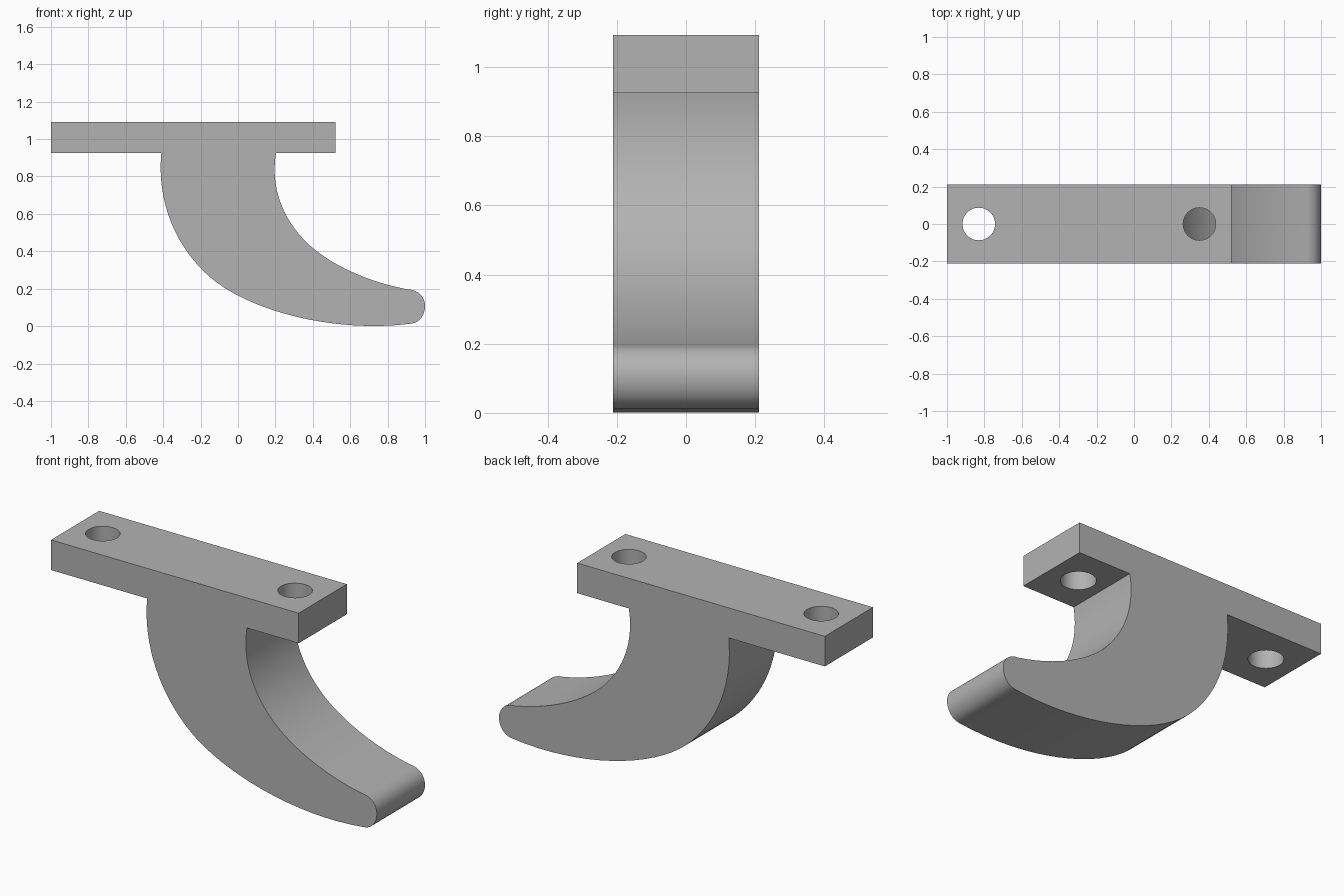
import bpy
import bmesh
from mathutils import Vector
from mathutils.geometry import interpolate_bezier

old = bpy.data.objects.get("Cube")
if old:
    bpy.data.objects.remove(old, do_unlink=True)

HALF_WIDTH = 0.211
PLATE_BOTTOM, PLATE_TOP = 0.925, 1.092

# Material
grey = bpy.data.materials.new("plain grey")
grey.use_nodes = True
colour = (0.45, 0.45, 0.45, 1)
grey.diffuse_color = colour
grey.node_tree.nodes["Principled BSDF"].inputs["Base Color"].default_value = colour


def bezier_chain(start, segments):
    """Points along joined cubic curves; each segment is (handle, handle, end, steps)."""
    points = [Vector(start)]
    for h1, h2, end, steps in segments:
        points += interpolate_bezier(points[-1], Vector(h1), Vector(h2), Vector(end), steps + 1)[1:]
    return points


# Side outline: outer curve, rounded tip, inner curve, then the mounting plate
outline = bezier_chain((-0.41, PLATE_BOTTOM), [
    ((-0.435, 0.66), (-0.33, 0.42), (-0.152, 0.264), 16),
    ((0.05, 0.087), (0.5, -0.04), (0.926, 0.013), 16),
    ((0.97, 0.018), (1.0, 0.06), (1.0, 0.107), 8),
    ((1.0, 0.15), (0.972, 0.194), (0.905, 0.197), 8),
    ((0.70, 0.235), (0.50, 0.325), (0.38, 0.435), 14),
    ((0.25, 0.555), (0.17, 0.73), (0.203, PLATE_BOTTOM), 14),
])
outline += [Vector(p) for p in ((0.52, PLATE_BOTTOM), (0.52, PLATE_TOP),
                                (-1, PLATE_TOP), (-1, PLATE_BOTTOM))]

# Hook and plate as one extruded body
bm = bmesh.new()
face = bm.faces.new([bm.verts.new((p.x, -HALF_WIDTH, p.y)) for p in outline])
extruded = bmesh.ops.extrude_face_region(bm, geom=[face])["geom"]
bmesh.ops.translate(bm, vec=(0, 2 * HALF_WIDTH, 0),
                    verts=[v for v in extruded if isinstance(v, bmesh.types.BMVert)])
bmesh.ops.recalc_face_normals(bm, faces=bm.faces)
mesh = bpy.data.meshes.new("hook_bracket")
bm.to_mesh(mesh)
bm.free()
mesh.materials.append(grey)
hook = bpy.data.objects.new("hook_bracket", mesh)
bpy.context.collection.objects.link(hook)
bpy.context.view_layer.objects.active = hook

# Screw holes through the plate
for x in (-0.83, 0.35):
    bpy.ops.mesh.primitive_cylinder_add(vertices=48, radius=0.087, depth=0.3,
                                        location=(x, 0, (PLATE_BOTTOM + PLATE_TOP) / 2))
    cutter = bpy.context.object
    cutter.name = "screw_hole_cutter"
    cutter.hide_render = True
    cutter.data.materials.append(grey)
    bpy.context.view_layer.objects.active = hook
    cut = hook.modifiers.new("screw_hole", "BOOLEAN")
    cut.operation = "DIFFERENCE"
    cut.solver = "EXACT"
    cut.object = cutter
    bpy.ops.object.modifier_apply(modifier=cut.name)
    bpy.data.objects.remove(cutter, do_unlink=True)

# Smooth curves with sharp side edges
bpy.ops.object.select_all(action="DESELECT")
hook.select_set(True)
bpy.context.view_layer.objects.active = hook
bpy.ops.object.shade_smooth_by_angle(angle=0.35)
